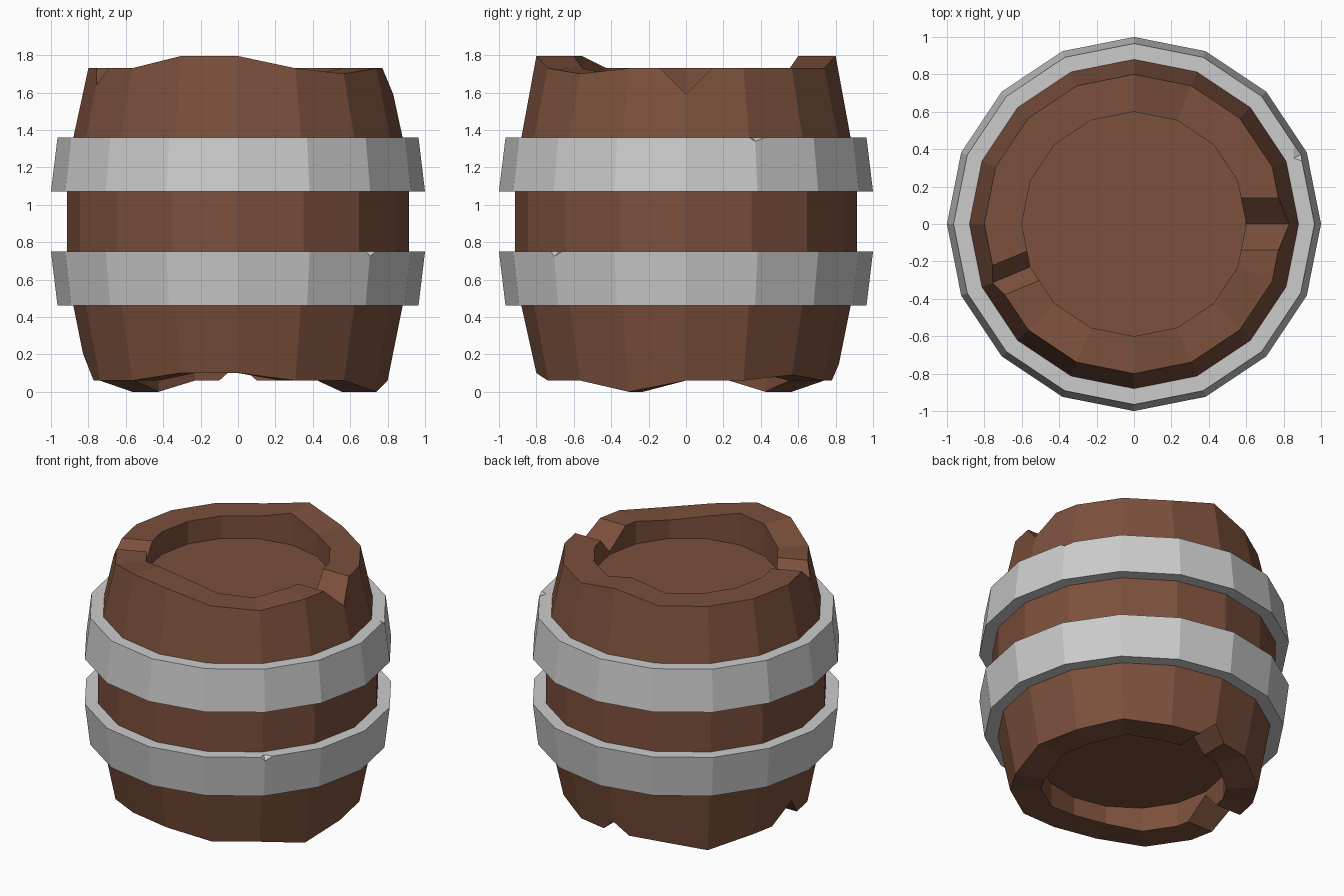
import bpy, bmesh
from math import sin, cos, radians, pi

if "Cube" in bpy.data.objects:
    bpy.data.objects.remove(bpy.data.objects["Cube"])

N = 16  # sides


def make_object(name, bm, material=None):
    bmesh.ops.recalc_face_normals(bm, faces=bm.faces)
    mesh = bpy.data.meshes.new(name)
    bm.to_mesh(mesh)
    bm.free()
    if material:
        mesh.materials.append(material)
    obj = bpy.data.objects.new(name, mesh)
    bpy.context.collection.objects.link(obj)
    return obj


def lathe(name, profile, closed, offset=None, material=None):
    """Revolve (radius, z) points; offset(ring, side) gives a height change."""
    bm = bmesh.new()
    rings = []
    for j, (r, z) in enumerate(profile):
        ring = []
        for i in range(N):
            a = 2 * pi * i / N
            dz = offset(j, i) if offset else 0
            ring.append(bm.verts.new((r * cos(a), r * sin(a), z + dz)))
        rings.append(ring)
    pairs = list(zip(rings, rings[1:]))
    if closed:
        pairs.append((rings[-1], rings[0]))
    else:
        bm.faces.new(rings[0])
        bm.faces.new(rings[-1])
    for a, b in pairs:
        for i in range(N):
            k = (i + 1) % N
            bm.faces.new((a[i], a[k], b[k], b[i]))
    return make_object(name, bm, material)


def cut_notch(obj, angle, r0, r1, half, rim_z, apex0, apex1):
    """Cut a radial V notch; the apex line runs from apex0 (inner) to apex1."""
    a = radians(angle)
    bm = bmesh.new()
    ends = []
    for r, apex in ((r0, apex0), (r1, apex1)):
        tri = []
        open_z = rim_z + (rim_z - apex1)
        for t, z in ((-2 * half, open_z), (2 * half, open_z), (0, apex)):
            tri.append(bm.verts.new((r * cos(a) - t * sin(a), r * sin(a) + t * cos(a), z)))
        ends.append(tri)
    p, q = ends
    bm.faces.new(p)
    bm.faces.new(q)
    for i in range(3):
        k = (i + 1) % 3
        bm.faces.new((p[i], p[k], q[k], q[i]))
    cutter = make_object("notch_cutter", bm, obj.data.materials[0] if obj.data.materials else None)
    cutter.hide_render = True
    mod = obj.modifiers.new("notch", 'BOOLEAN')
    mod.operation = 'DIFFERENCE'
    mod.solver = 'EXACT'
    mod.object = cutter
    bpy.context.view_layer.objects.active = obj
    bpy.ops.object.modifier_apply(modifier=mod.name)
    bpy.data.objects.remove(cutter)


wood = bpy.data.materials.new("wood")
wood.diffuse_color = (0.2, 0.08, 0.045, 1)
wood.use_nodes = True
wood.node_tree.nodes["Principled BSDF"].inputs["Base Color"].default_value = wood.diffuse_color

# Barrel body: staves, uneven rims and recessed lids in one solid
body_profile = [(0.60, 0.23), (0.60, 0.06), (0.80, 0.06), (0.88, 0.46), (0.915, 0.75),
                (0.915, 1.07), (0.88, 1.36), (0.80, 1.73), (0.60, 1.73), (0.60, 1.57)]
top_rim = {4: 0.065, 11: 0.065, 12: 0.065, 14: -0.03}
bottom_rim = {2: 0.03, 6: -0.06, 11: 0.04, 12: 0.04, 15: -0.06}


def rim_offset(ring, side):
    if ring in (1, 2):
        return bottom_rim.get(side, 0)
    if ring in (7, 8):
        return top_rim.get(side, 0)
    return 0


body = lathe("barrel_body", body_profile, False, rim_offset, wood)
for angle, half, rim_z, apex in ((0, 0.14, 1.73, 1.59), (202.5, 0.085, 1.73, 1.64),
                                 (180, 0.14, 0.06, 0.205), (90, 0.10, 0.06, 0.15)):
    cut_notch(body, angle, 0.45, 1.1, half, rim_z, apex, apex)

# Metal hoops, each widest towards the middle of the barrel
upper = lathe("upper_hoop", [(0.86, 1.07), (1.0, 1.07), (0.965, 1.36), (0.86, 1.36)], True)
lower = lathe("lower_hoop", [(0.86, 0.46), (0.965, 0.46), (1.0, 0.75), (0.86, 0.75)], True)

# Chips in the hoop edges
cut_notch(upper, 22.5, 0.90, 1.05, 0.11, 1.36, 1.37, 1.30)
cut_notch(lower, -45, 0.94, 1.05, 0.06, 0.75, 0.76, 0.69)
